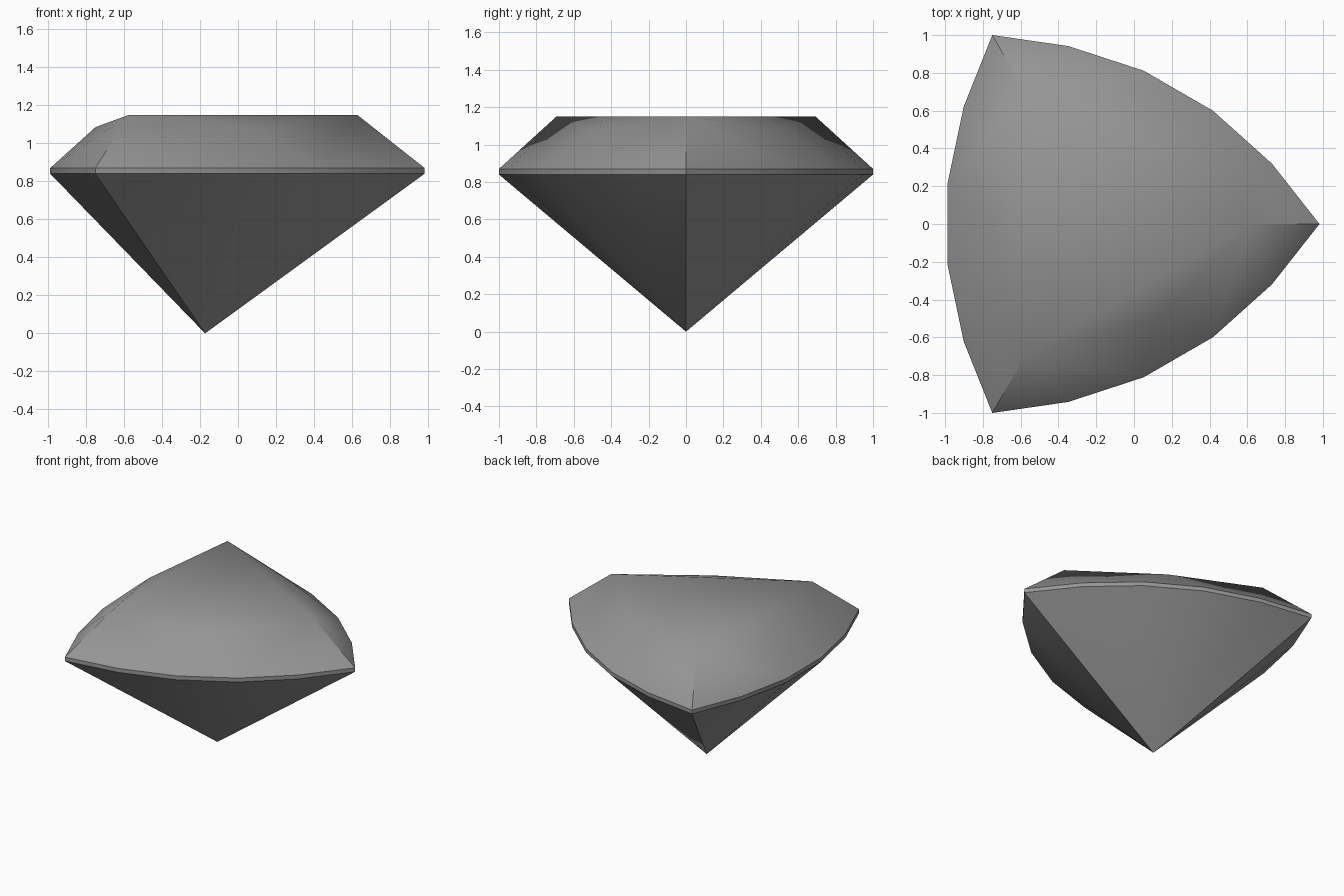
import bpy, bmesh
from math import sin, cos, radians

cube = bpy.data.objects.get("Cube")
if cube:
    bpy.data.objects.remove(cube, do_unlink=True)

CENTRE_X = -0.173
GIRDLE_LOW, GIRDLE_HIGH = 0.84, 0.87
MID_Z, TABLE_Z = 1.085, 1.15

grey = bpy.data.materials.new("stone grey")
grey.use_nodes = True
colour = (0.30, 0.30, 0.30, 1)
grey.diffuse_color = colour
grey.node_tree.nodes["Principled BSDF"].inputs["Base Color"].default_value = colour


def polar(angle, radius, z):
    a = radians(angle)
    return (CENTRE_X + radius * cos(a), radius * sin(a), z)


# One third of the bulging triangular outline: (angle, radius)
THIRD = [(0, 1.155), (19.5, 0.958), (45.4, 0.842), (74.6, 0.842), (100.5, 0.958)]
OUTLINE = [(a + 120 * k, r) for k in range(3) for a, r in THIRD]
N = len(OUTLINE)


def ring(z):
    return [polar(a, r, z) for a, r in OUTLINE]


def build(name, points, faces):
    mesh = bpy.data.meshes.new(name)
    mesh.from_pydata(points, [], faces)
    bm = bmesh.new()
    bm.from_mesh(mesh)
    bm.normal_update()
    bm.to_mesh(mesh)
    bm.free()
    mesh.materials.append(grey)
    obj = bpy.data.objects.new(name, mesh)
    bpy.context.collection.objects.link(obj)
    bpy.ops.object.select_all(action='DESELECT')
    obj.select_set(True)
    bpy.context.view_layer.objects.active = obj
    bpy.ops.object.shade_smooth_by_angle(angle=radians(30))
    return obj


# Pavilion: facets running down to the point
build("pavilion", ring(GIRDLE_LOW) + [(CENTRE_X, 0, 0)],
      [(i, N, (i + 1) % N) for i in range(N)])

# Girdle: thin upright band
build("girdle", ring(GIRDLE_LOW) + ring(GIRDLE_HIGH),
      [(i, (i + 1) % N, (i + 1) % N + N, i + N) for i in range(N)])

# Crown: triangular table, a low point beside each table edge, facets to the girdle
points = ring(GIRDLE_HIGH)
points += [polar(120 * k, 0.80, TABLE_Z) for k in range(3)]
points += [polar(60 + 120 * k, 0.577, MID_Z) for k in range(3)]
faces = [(N, N + 1, N + 2)]
for k in range(3):
    g = [(5 * k + j) % N for j in range(6)]
    t, t_next, mid = N + k, N + (k + 1) % 3, N + 3 + k
    faces += [(t, mid, t_next),
              (t, g[0], g[1]), (t, g[1], g[2]), (t, g[2], mid),
              (mid, g[2], g[3]),
              (mid, g[3], t_next), (t_next, g[3], g[4]), (t_next, g[4], g[5])]
build("crown", points, faces)
